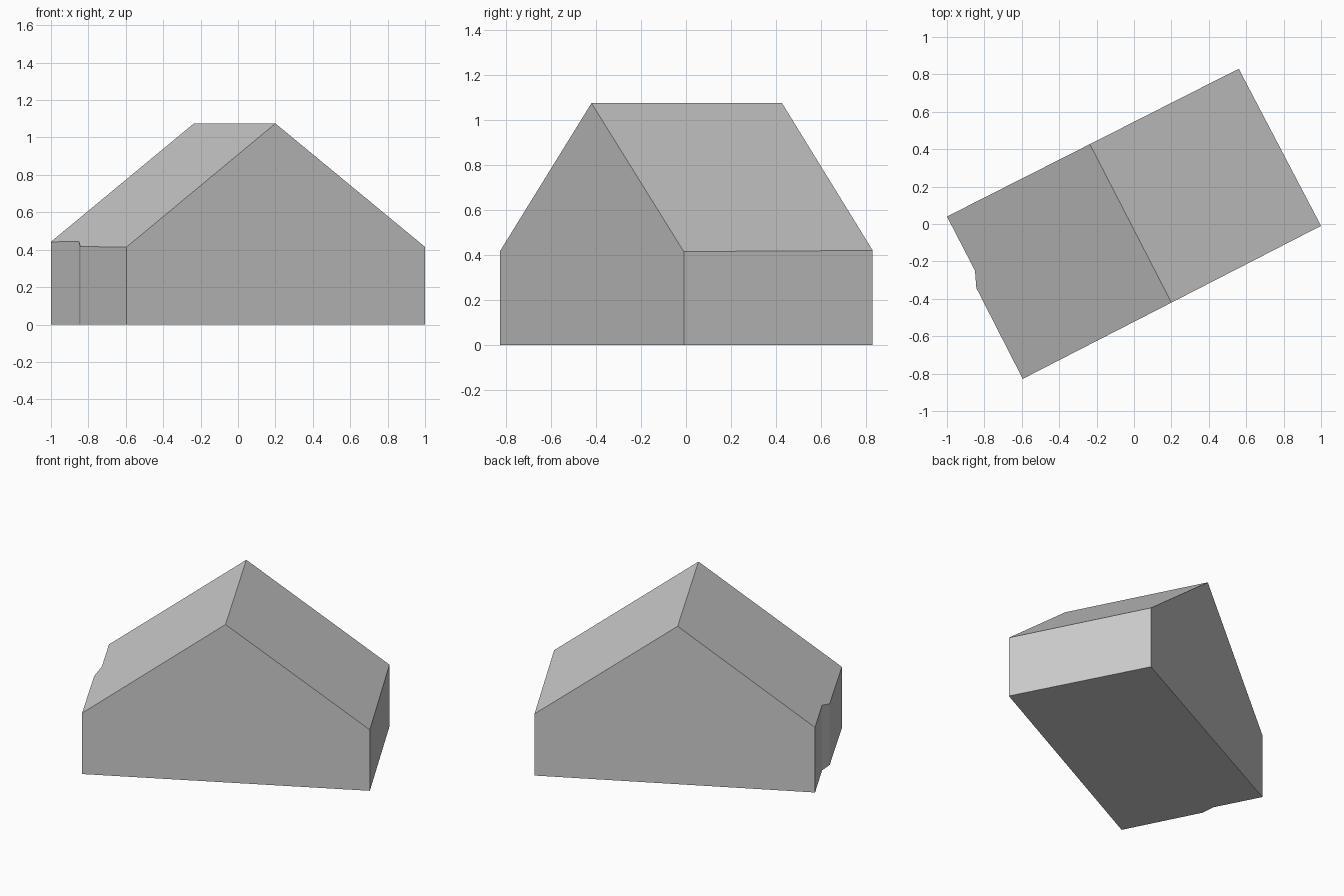
import bpy, bmesh
from mathutils import Vector

cube = bpy.data.objects.get("Cube")
if cube:
    bpy.data.objects.remove(cube, do_unlink=True)

# Plain grey for the whole building
grey = bpy.data.materials.new("light_grey")
grey.use_nodes = True
colour = (0.6, 0.6, 0.6, 1)
grey.diffuse_color = colour
grey.node_tree.nodes["Principled BSDF"].inputs["Base Color"].default_value = colour

# Footprint, with a small step in one side wall
footprint = [(-1, 0.04), (-0.85, -0.25), (-0.843, -0.342),
             (-0.595, -0.828), (1, -0.01), (0.56, 0.83)]
EAVE, RIDGE = 0.415, 1.075
ridge_front = Vector((0.2, -0.42, RIDGE))
ridge_back = Vector((-0.235, 0.425, RIDGE))
along = (ridge_back - ridge_front).normalized()

bm = bmesh.new()
base = bm.faces.new([bm.verts.new((x, y, 0)) for x, y in footprint])
walls = bmesh.ops.extrude_face_region(bm, geom=[base], use_keep_orig=True)
top = [v for v in walls["geom"] if isinstance(v, bmesh.types.BMVert)]
bmesh.ops.translate(bm, verts=top, vec=(0, 0, RIDGE + 0.2))

# Slice off both roof slopes from eave to ridge
for eave in (Vector((-0.595, -0.828, EAVE)), Vector((1, -0.01, EAVE))):
    normal = along.cross(eave - ridge_front).normalized()
    if normal.z < 0:
        normal.negate()
    cut = bmesh.ops.bisect_plane(bm, geom=bm.verts[:] + bm.edges[:] + bm.faces[:],
                                 plane_co=ridge_front, plane_no=normal,
                                 clear_outer=True)
    rim = [e for e in cut["geom_cut"] if isinstance(e, bmesh.types.BMEdge)]
    bmesh.ops.contextual_create(bm, geom=rim)
bmesh.ops.remove_doubles(bm, verts=bm.verts[:], dist=0.0005)
bmesh.ops.recalc_face_normals(bm, faces=bm.faces[:])

mesh = bpy.data.meshes.new("gabled_house")
bm.to_mesh(mesh)
bm.free()
mesh.materials.append(grey)
house = bpy.data.objects.new("gabled_house", mesh)
bpy.context.collection.objects.link(house)
